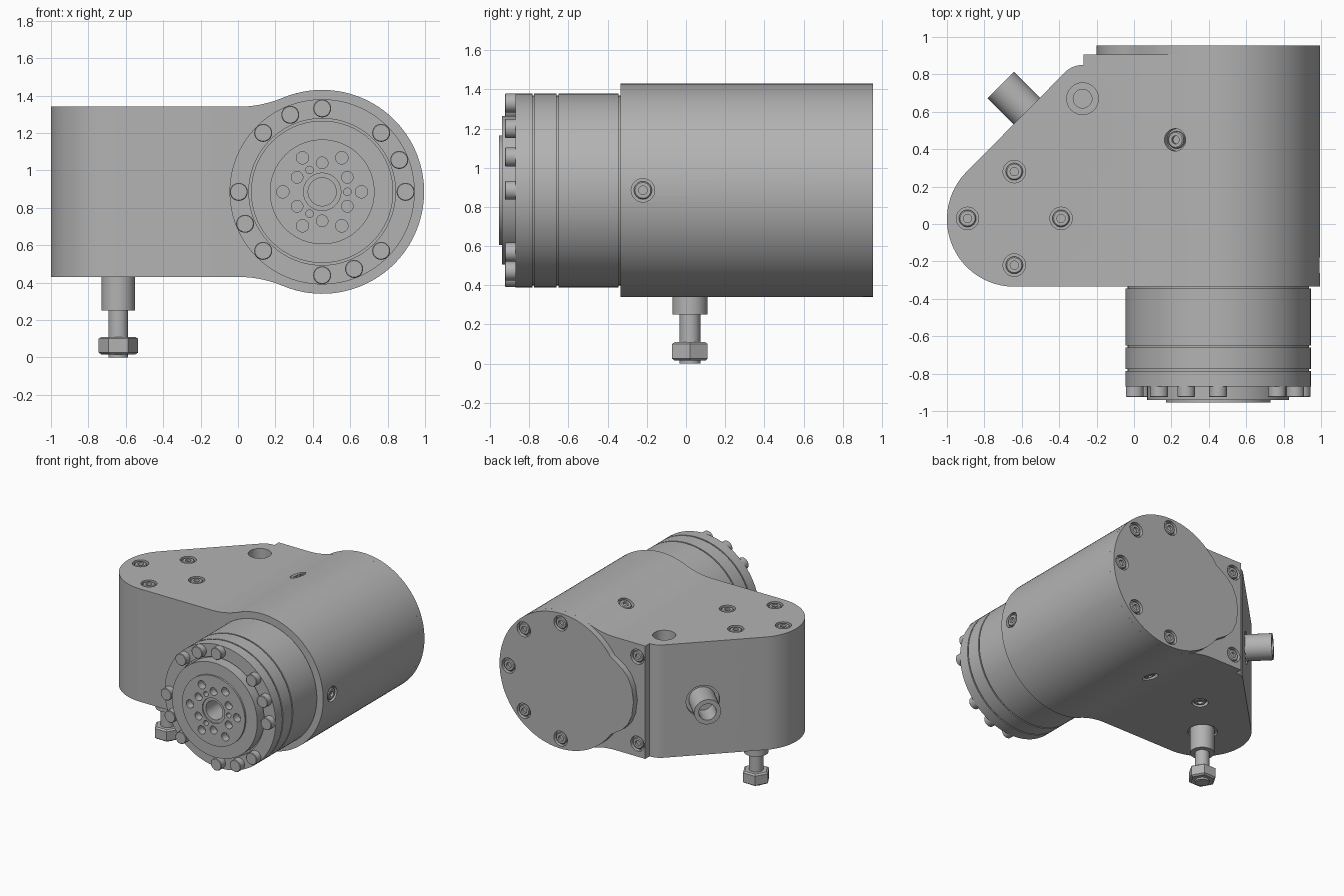
import bpy, bmesh, math
from math import sin, cos, radians, pi
from mathutils import Vector, Matrix

if "Cube" in bpy.data.objects:
    bpy.data.objects.remove(bpy.data.objects["Cube"])

grey = bpy.data.materials.new("machined_grey")
grey.use_nodes = True
grey.diffuse_color = (0.45, 0.45, 0.45, 1)
grey.node_tree.nodes["Principled BSDF"].inputs["Base Color"].default_value = (0.45, 0.45, 0.45, 1)

CX, CZ = 0.45, 0.885          # barrel axis
R, H = 0.545, 0.455           # barrel radius, half height of arm
X, Y, Z = Vector((1, 0, 0)), Vector((0, 1, 0)), Vector((0, 0, 1))


def finish(name, bm):
    bmesh.ops.recalc_face_normals(bm, faces=bm.faces)
    mesh = bpy.data.meshes.new(name)
    bm.to_mesh(mesh)
    bm.free()
    mesh.materials.append(grey)
    ob = bpy.data.objects.new(name, mesh)
    bpy.context.collection.objects.link(ob)
    return ob


def smooth(ob):
    bpy.ops.object.select_all(action='DESELECT')
    ob.select_set(True)
    bpy.context.view_layer.objects.active = ob
    bpy.ops.object.shade_smooth_by_angle(angle=radians(25))


def add_lathe(bm, profile, pos, axis, steps=48):
    """Turn a (radius, height) profile about an axis starting at pos."""
    part = bmesh.new()
    vs = [part.verts.new((r, 0, h)) for r, h in profile]
    es = [part.edges.new(p) for p in zip(vs, vs[1:])]
    bmesh.ops.spin(part, geom=vs + es, cent=(0, 0, 0), axis=(0, 0, 1),
                   angle=2 * pi, steps=steps, use_duplicate=False)
    bmesh.ops.remove_doubles(part, verts=part.verts, dist=0.0001)
    turn = Vector(axis).to_track_quat('Z', 'Y').to_matrix().to_4x4()
    part.transform(Matrix.Translation(pos) @ turn)
    bmesh.ops.recalc_face_normals(part, faces=part.faces)
    temp = bpy.data.meshes.new("temp")
    part.to_mesh(temp)
    part.free()
    bm.from_mesh(temp)
    bpy.data.meshes.remove(temp)


def lathe(name, profile, pos, axis, steps=48):
    bm = bmesh.new()
    add_lathe(bm, profile, pos, axis, steps)
    return finish(name, bm)


def rod(r, a, b, c=0.0):
    """Solid cylinder profile with an optional end chamfer."""
    return [(0, a), (r, a), (r, b - c), (r - c, b), (0, b)]


def prism(name, points, depth):
    bm = bmesh.new()
    face = bm.faces.new([bm.verts.new(p) for p in points])
    ext = bmesh.ops.extrude_face_region(bm, geom=[face])
    bmesh.ops.translate(bm, vec=depth, verts=[v for v in ext['geom'] if isinstance(v, bmesh.types.BMVert)])
    return finish(name, bm)


def boolean(ob, tool, operation):
    tool.hide_render = True
    mod = ob.modifiers.new("bool", 'BOOLEAN')
    mod.operation, mod.object, mod.solver = operation, tool, 'EXACT'
    bpy.context.view_layer.objects.active = ob
    bpy.ops.object.modifier_apply(modifier=mod.name)
    bpy.data.objects.remove(tool)


def cut(ob, cutters):
    bm = bmesh.new()
    for profile, pos, axis in cutters:
        add_lathe(bm, profile, pos, axis, 32)
    boolean(ob, finish("cutter", bm), 'DIFFERENCE')


def arc(cx, cy, r, a, b, n):
    return [(cx + r * cos(radians(a + (b - a) * i / n)),
             cy + r * sin(radians(a + (b - a) * i / n))) for i in range(n + 1)]


def side_profile(left, y):
    """Barrel circle blended into the flat arm."""
    rf = 0.625
    t = math.degrees(math.atan2(H + rf, -CX))
    upper = arc(0, CZ + H + rf, rf, t - 180, -90, 10)[1:]
    lower = [(x, 2 * CZ - z) for x, z in reversed(upper)]
    pts = [(left, CZ - H)] + lower + arc(CX, CZ, R, -t, t, 72) + upper + [(left, CZ + H)]
    return [(x, y, z) for x, z in pts]


screws = []
recess = rod(0.06, -0.03, 0.06)


def screw_recesses(places):
    screws.extend(places)
    return [(recess, p, a) for p, a in places]


# Main housing: side profile crossed with plan profile
housing = prism("housing", side_profile(-1.2, -0.5), Y * 1.6)
plan = ([(1.2, -0.335)] + arc(-0.64, 0.025, 0.36, -90, -225, 40)
        + arc(-0.276, 0.72, 0.13, 135, 90, 10) + [(1.2, 0.85)])
boolean(housing, prism("plan_tool", [(x, y, 0.1) for x, y in plan], Z * 1.6), 'INTERSECT')

top, bottom = CZ + H, CZ - H
diag = Vector((-1, 1, 0)).normalized()
port = Vector((-0.575, 0.605, 0.865))
blend = Vector((-0.42, 0, 0.907))
body_screws = [(Vector((-0.64 + 0.25 * cos(a), 0.03 + 0.25 * sin(a), top)), Z)
               for a in (0, pi / 2, pi, 3 * pi / 2)]
body_screws += [(Vector((0.22, 0.45, CZ + 0.495)), blend),
                (Vector((0.22, 0.45, CZ - 0.495)), Vector((blend.x, 0, -blend.z))),
                (Vector((-0.35, 0.34, bottom)), -Z),
                (Vector((CX + R, -0.22, CZ)), X)]
deep_hole = [(0, -0.4), (0.05, -0.4), (0.05, -0.18), (0.085, -0.18), (0.085, 0.1), (0, 0.1)]
cut(housing, screw_recesses(body_screws) + [
    (deep_hole, Vector((-0.275, 0.67, top)), Z),
    (rod(0.125, -0.03, 0.1), port, diag),
    (rod(0.11, -0.02, 0.1), Vector((-0.64, 0.025, bottom)), -Z)])
smooth(housing)

# Rear plate with two ear screws
plate = prism("rear_plate", side_profile(-0.27, 0.85), Y * 0.055)
cut(plate, screw_recesses([(Vector((-0.2, 0.905, CZ + s * 0.35)), Y) for s in (-1, 1)]))
smooth(plate)

# Rear cover: disc with a rounded lobe towards the arm
lobe = [(-0.5, 0.278), (-0.55, 0.245), (-0.6, 0.19), (-0.635, 0.11)]
outline = (arc(0, 0, R, -145, 145, 72) + lobe + [(-0.65, 0)]
           + [(x, -z) for x, z in reversed(lobe)])
cover = prism("rear_cover", [(CX + x, 0.905, CZ + z) for x, z in outline], Y * 0.05)
cut(cover, screw_recesses([(Vector((CX + 0.465 * cos(radians(a)), 0.955, CZ + 0.465 * sin(radians(a)))), Y)
                           for a in (-90, -45, 0, 45, 90)]))
smooth(cover)

# Socket screws in every recess
head = [(0, -0.03), (0.046, -0.03), (0.046, -0.01), (0.04, -0.004),
        (0.022, -0.004), (0.022, -0.022), (0, -0.022)]
bm = bmesh.new()
for pos, axis in screws:
    add_lathe(bm, head, pos, axis, 24)
smooth(finish("socket_screws", bm))

# Output drive: stepped, grooved and bored
front = Vector((CX, 0, CZ))
profile = [(0, 0.33), (0.485, 0.33), (0.485, 0.345), (0.495, 0.345)]
for g in (0.65, 0.775):
    profile += [(0.495, g), (0.485, g), (0.485, g + 0.01), (0.495, g + 0.01)]
profile += [(0.495, 0.87), (0.392, 0.87), (0.392, 0.85), (0.38, 0.85), (0.38, 0.94), (0.28, 0.94),
            (0.28, 0.955), (0.1, 0.955), (0.1, 0.945), (0.075, 0.945), (0.075, 0.6), (0, 0.6)]
drive = lathe("output_drive", profile, front, -Y, 96)


def on_ring(r, degrees, y):
    return Vector((CX + r * cos(radians(degrees)), y, CZ + r * sin(radians(degrees))))


holes = []
for ring, r, start, step in ((0.21, 0.033, 0, 60), (0.155, 0.031, 30, 60), (0.135, 0.02, 0, 120)):
    for a in range(start, start + 360, step):
        holes.append((rod(r, -0.06, 0.05), on_ring(ring, a, -0.955), -Y))
cut(drive, holes)
smooth(drive)

# Flange bolt heads: eight even, four in between
bm = bmesh.new()
for a in [45 * i for i in range(8)] + [22.5 + 90 * i for i in range(4)]:
    add_lathe(bm, rod(0.048, 0, 0.055, 0.004), on_ring(0.446, a, -0.87), -Y, 32)
smooth(finish("flange_bolts", bm))

# Cable port on the slanted face
smooth(lathe("cable_port", [(0, -0.03), (0.1, -0.03), (0.1, 0.195), (0.065, 0.195), (0.065, 0.02), (0, 0.02)],
             port, diag))

# Lower fitting: bushing, stem, hex nut and tip
foot = Vector((-0.64, 0.02, 0))
smooth(lathe("bushing", rod(0.09, 0.25, 0.46), foot, Z))
smooth(lathe("stem", rod(0.053, 0.0, 0.26), foot, Z))
nut = lathe("hex_nut", [(0, 0.015), (0.09, 0.015), (0.105, 0.025), (0.105, 0.1), (0.09, 0.11), (0, 0.11)],
            foot, Z, 6)
